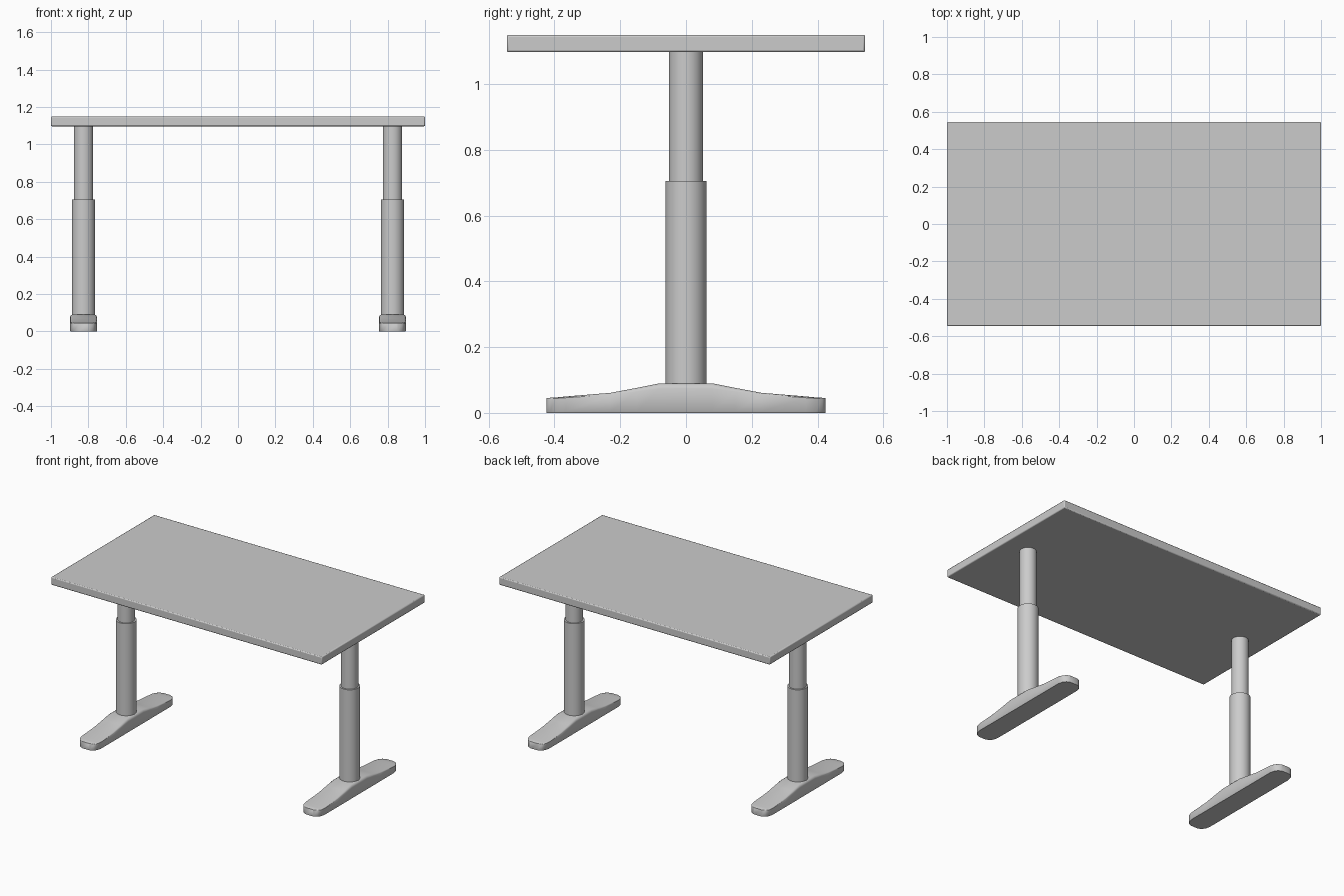
import bpy, bmesh, math

cube = bpy.data.objects.get("Cube")
if cube:
    bpy.data.objects.remove(cube, do_unlink=True)

# Single painted finish
grey = bpy.data.materials.new("light_grey")
grey.use_nodes = True
colour = (0.6, 0.6, 0.6, 1)
grey.diffuse_color = colour
grey.node_tree.nodes["Principled BSDF"].inputs["Base Color"].default_value = colour

LEG_X = 0.826


def finish(obj, name, angle=35):
    obj.name = name
    obj.data.materials.clear()
    obj.data.materials.append(grey)
    bpy.ops.object.select_all(action="DESELECT")
    obj.select_set(True)
    bpy.context.view_layer.objects.active = obj
    bpy.ops.object.shade_smooth_by_angle(angle=math.radians(angle))


def tube(name, x, radius, bottom, top):
    bpy.ops.mesh.primitive_cylinder_add(vertices=40, radius=radius, depth=top - bottom,
                                        location=(x, 0, (bottom + top) / 2))
    finish(bpy.context.object, name)


def foot(name, x):
    # Stations from the middle to the tip: y, half width, shoulder height, top height
    half = [(0.08, 0.073, 0.074, 0.09), (0.15, 0.073, 0.065, 0.076),
            (0.23, 0.073, 0.055, 0.061), (0.365, 0.073, 0.046, 0.05),
            (0.395, 0.066, 0.044, 0.047), (0.415, 0.051, 0.043, 0.046),
            (0.425, 0.028, 0.042, 0.045)]
    stations = [(-y, w, s, t) for y, w, s, t in reversed(half)] + half
    bm = bmesh.new()
    rings = []
    for y, w, s, t in stations:
        side = [(w - 0.003, 0), (w, 0.004), (w, s), (w * 0.96, s + (t - s) * 0.6), (w * 0.84, t)]
        ring = side + [(-px, pz) for px, pz in reversed(side)]
        rings.append([bm.verts.new((px, y, pz)) for px, pz in ring])
    for a, b in zip(rings, rings[1:]):
        for i in range(len(a)):
            j = (i + 1) % len(a)
            bm.faces.new((a[i], a[j], b[j], b[i]))
    bm.faces.new(rings[0])
    bm.faces.new(rings[-1])
    bmesh.ops.recalc_face_normals(bm, faces=bm.faces)
    mesh = bpy.data.meshes.new(name)
    bm.to_mesh(mesh)
    bm.free()
    obj = bpy.data.objects.new(name, mesh)
    obj.location.x = x
    bpy.context.collection.objects.link(obj)
    finish(obj, name, 40)


# Tabletop with softened edges
bpy.ops.mesh.primitive_cube_add(size=1, location=(0, 0, 1.1235))
top = bpy.context.object
top.scale = (2, 1.09, 0.053)
bpy.ops.object.transform_apply(location=False, rotation=False, scale=True)
bevel = top.modifiers.new("soft_edges", "BEVEL")
bevel.width = 0.006
bevel.segments = 2
finish(top, "tabletop", 50)

# Telescopic legs and feet
for label, x in (("left", LEG_X), ("right", -LEG_X)):
    foot(label + "_foot", x)
    tube(label + "_lower_column", x, 0.0625, 0.08, 0.705)
    tube(label + "_upper_column", x, 0.052, 0.7, 1.1)
